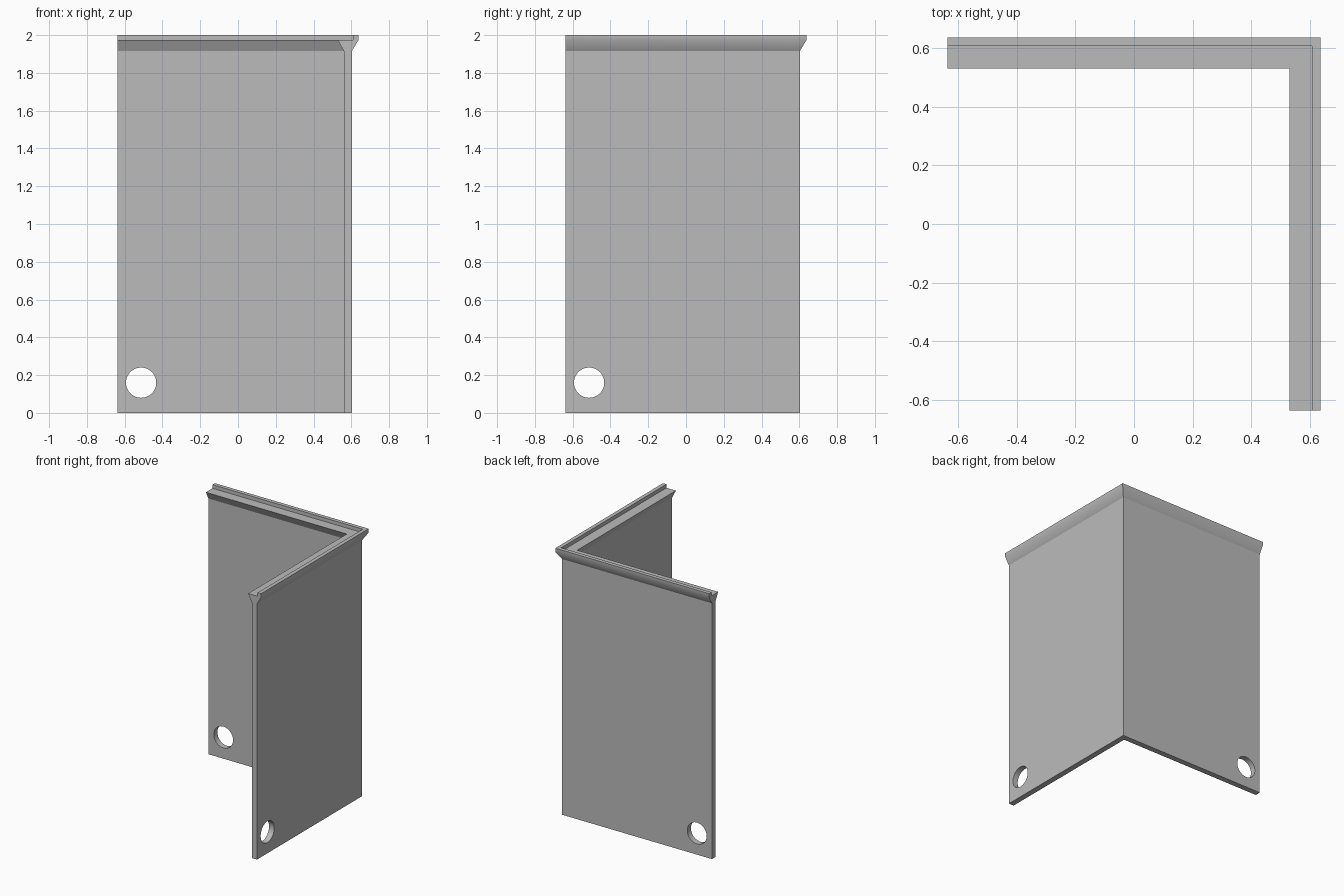
import bpy
import bmesh
import math

if "Cube" in bpy.data.objects:
    bpy.data.objects.remove(bpy.data.objects["Cube"], do_unlink=True)

END = -0.637      # free ends of both walls
OUTER = 0.637     # outer face of the rim lip
LIP_Z = 1.973     # height where the flare turns into the lip

grey = bpy.data.materials.new("plain grey")
grey.use_nodes = True
colour = (0.5, 0.5, 0.5, 1)
grey.diffuse_color = colour
grey.node_tree.nodes["Principled BSDF"].inputs["Base Color"].default_value = colour

# Wall section with flared, stepped rim: (distance from centre, height)
section = [(0.56, 0), (0.603, 0), (0.603, 1.915), (OUTER, LIP_Z), (OUTER, 2),
           (0.608, 2), (0.608, LIP_Z), (0.53, LIP_Z), (0.56, 1.915)]

# Sweep the section round the mitred corner
bm = bmesh.new()
rings = [[bm.verts.new(place(p, z)) for p, z in section] for place in (
    lambda p, z: (END, p, z), lambda p, z: (p, p, z), lambda p, z: (p, END, z))]
for a, b in zip(rings, rings[1:]):
    for i in range(len(section)):
        j = (i + 1) % len(section)
        bm.faces.new((a[i], a[j], b[j], b[i]))
bm.faces.new(rings[0])
bm.faces.new(rings[-1])
bmesh.ops.recalc_face_normals(bm, faces=bm.faces)
mesh = bpy.data.meshes.new("corner_panel")
bm.to_mesh(mesh)
bm.free()
mesh.materials.append(grey)
panel = bpy.data.objects.new("corner_panel", mesh)
bpy.context.collection.objects.link(panel)
bpy.context.view_layer.objects.active = panel


# Round hole near the lower free corner of each wall
def drill(name, location, rotation):
    bpy.ops.mesh.primitive_cylinder_add(vertices=48, radius=0.08, depth=0.3,
                                        location=location, rotation=rotation)
    cutter = bpy.context.object
    cutter.name = name
    cutter.hide_render = True
    cutter.data.materials.append(grey)
    bpy.context.view_layer.objects.active = panel
    cut = panel.modifiers.new(name, "BOOLEAN")
    cut.operation = "DIFFERENCE"
    cut.solver = "EXACT"
    cut.object = cutter
    bpy.ops.object.modifier_apply(modifier=name)
    bpy.data.objects.remove(cutter, do_unlink=True)


drill("back_hole", (-0.513, 0.58, 0.16), (math.pi / 2, 0, 0))
drill("side_hole", (0.58, -0.513, 0.16), (0, math.pi / 2, 0))

# Smooth the hole walls and the rounded lip, keep every other edge sharp
bm = bmesh.new()
bm.from_mesh(panel.data)
for face in bm.faces:
    face.smooth = True
for edge in bm.edges:
    on_lip = all(abs(v.co.z - LIP_Z) < 0.001 and max(v.co.x, v.co.y) > OUTER - 0.001
                 for v in edge.verts)
    angle = edge.calc_face_angle(0)
    edge.smooth = angle < math.radians(20) or (on_lip and angle < math.radians(40))
bm.to_mesh(panel.data)
bm.free()
